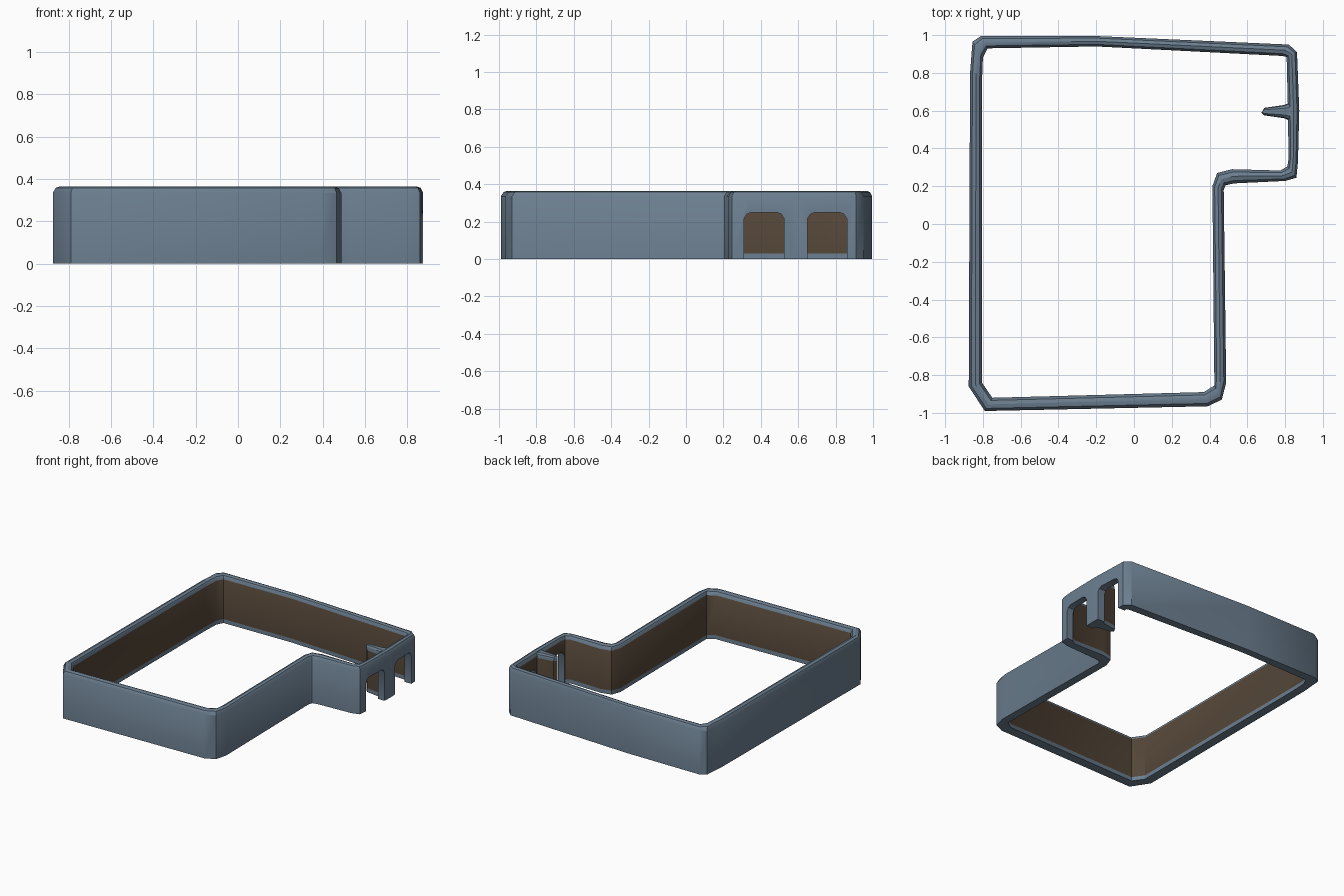
import bpy, bmesh
from mathutils import Vector

if "Cube" in bpy.data.objects:
    bpy.data.objects.remove(bpy.data.objects["Cube"])


def material(name, rgb):
    m = bpy.data.materials.new(name)
    m.diffuse_color = (*rgb, 1)
    m.use_nodes = True
    m.node_tree.nodes["Principled BSDF"].inputs["Base Color"].default_value = m.diffuse_color
    return m


BLUE = material("slate_blue", (0.15, 0.212, 0.28))
BROWN = material("dark_brown", (0.09, 0.062, 0.040))


def finish(bm, name):
    bmesh.ops.recalc_face_normals(bm, faces=bm.faces)
    me = bpy.data.meshes.new(name)
    bm.to_mesh(me)
    bm.free()
    me.materials.append(BLUE)
    me.materials.append(BROWN)
    ob = bpy.data.objects.new(name, me)
    bpy.context.collection.objects.link(ob)
    return ob


def smooth(ob):
    bpy.ops.object.select_all(action='DESELECT')
    ob.select_set(True)
    bpy.context.view_layer.objects.active = ob
    bpy.ops.object.shade_smooth_by_angle(angle=0.6)


# Perimeter stations: outer x, y and inner x, y
STATIONS = [
    (-0.875, -0.86, -0.805, -0.84), (-0.79, -0.99, -0.75, -0.92),
    (0.39, -0.965, 0.37, -0.89), (0.465, -0.93, 0.425, -0.855),
    (0.488, -0.84, 0.425, -0.80), (0.475, 0.18, 0.415, 0.20),
    (0.485, 0.205, 0.44, 0.27), (0.53, 0.215, 0.52, 0.29),
    (0.80, 0.228, 0.775, 0.283), (0.86, 0.245, 0.812, 0.305),
    (0.868, 0.33, 0.818, 0.345), (0.875, 0.60, 0.815, 0.60),
    (0.863, 0.91, 0.808, 0.885), (0.82, 0.95, 0.78, 0.89),
    (-0.20, 0.995, -0.20, 0.94), (-0.81, 0.995, -0.775, 0.93),
    (-0.855, 0.965, -0.80, 0.88), (-0.868, 0.80, -0.805, 0.75),
]
# Wall cross-section: share of the way from outer to inner, height
PROFILE = [(0, 0), (0, 0.335), (0.2, 0.358), (0.5, 0.365),
           (0.8, 0.358), (1, 0.335), (1, 0.03), (1, 0)]

# Perimeter wall
bm = bmesh.new()
rings = []
for ox, oy, ix, iy in STATIONS:
    rings.append([bm.verts.new((ox + (ix - ox) * t, oy + (iy - oy) * t, z))
                  for t, z in PROFILE])
n = len(PROFILE)
for a, b in zip(rings, rings[1:] + rings[:1]):
    for k in range(n):
        j = (k + 1) % n
        f = bm.faces.new((a[k], b[k], b[j], a[j]))
        f.material_index = 1 if k == 5 else 0
wall = finish(bm, "perimeter_wall")

# Two doorways with rounded tops in the right wall
for y0, y1 in ((0.31, 0.525), (0.65, 0.86)):
    pts = [(y0, -0.1), (y1, -0.1), (y1, 0.215), (y1 - 0.015, 0.24),
           (y1 - 0.04, 0.25), (y0 + 0.04, 0.25), (y0 + 0.015, 0.24), (y0, 0.215)]
    bm = bmesh.new()
    face = bm.faces.new([bm.verts.new((0.77, y, z)) for y, z in pts])
    ext = bmesh.ops.extrude_face_region(bm, geom=[face])
    moved = [v for v in ext["geom"] if isinstance(v, bmesh.types.BMVert)]
    bmesh.ops.translate(bm, verts=moved, vec=Vector((0.16, 0, 0)))
    cutter = finish(bm, "doorway_cutter")
    cutter.hide_render = True
    mod = wall.modifiers.new("doorway", 'BOOLEAN')
    mod.operation = 'DIFFERENCE'
    mod.solver = 'EXACT'
    mod.object = cutter
    bpy.context.view_layer.objects.active = wall
    bpy.ops.object.modifier_apply(modifier=mod.name)
    bpy.data.objects.remove(cutter)
smooth(wall)

# Short partition stub behind the post between the doorways
bm = bmesh.new()
plan = [(0.83, 0.545), (0.795, 0.56), (0.69, 0.575), (0.675, 0.59),
        (0.69, 0.615), (0.795, 0.63), (0.83, 0.645)]
levels = [(0, 1), (0.03, 1), (0.32, 1), (0.345, 0.85), (0.355, 0.5)]
loops = [[bm.verts.new((x, 0.595 + (y - 0.595) * s, z)) for x, y in plan]
         for z, s in levels]
for k, (a, b) in enumerate(zip(loops, loops[1:])):
    for i in range(len(plan)):
        j = (i + 1) % len(plan)
        f = bm.faces.new((a[i], a[j], b[j], b[i]))
        f.material_index = 1 if k == 1 else 0
bm.faces.new(loops[0])
bm.faces.new(loops[-1])
smooth(finish(bm, "partition_stub"))
